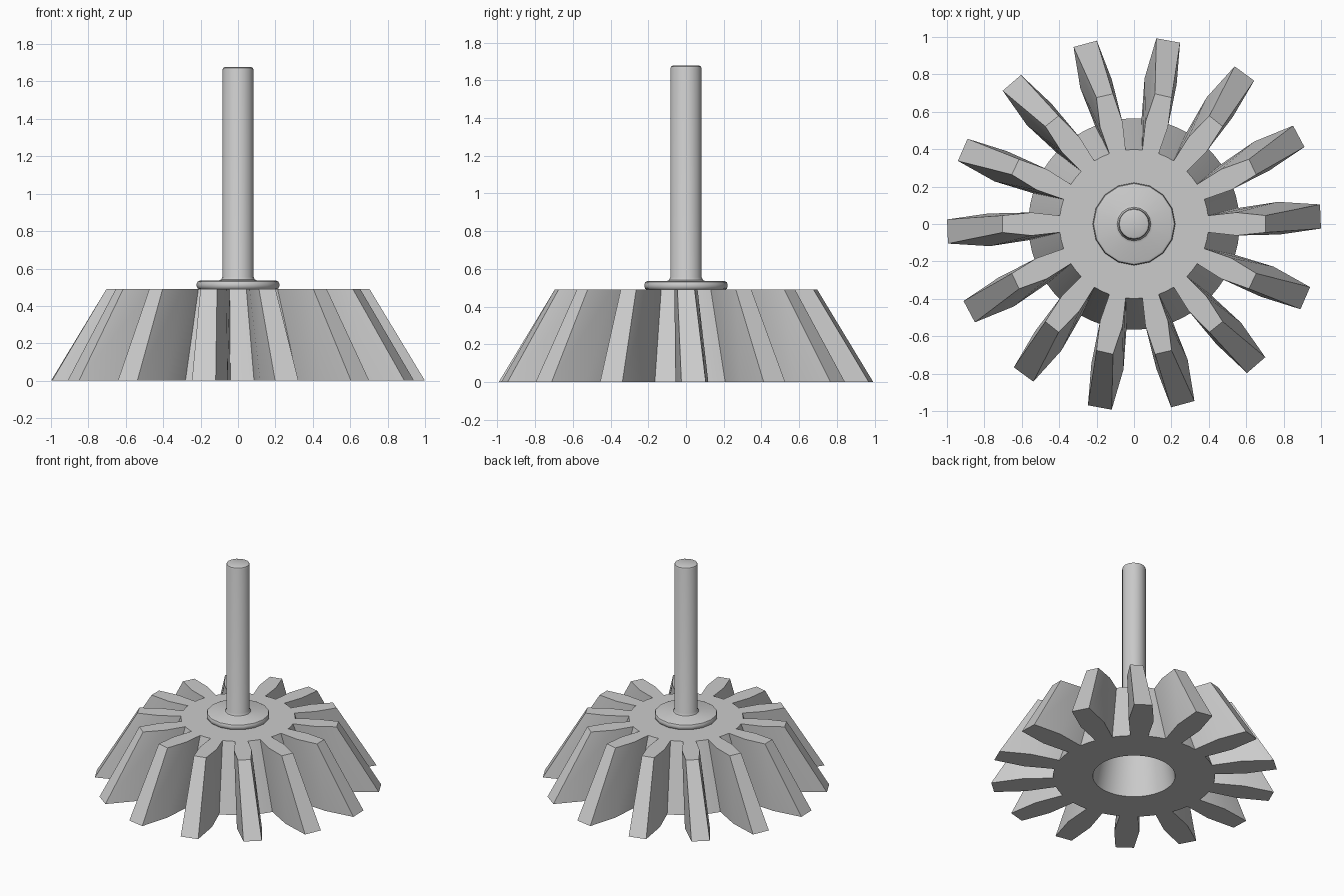
import bpy, bmesh
from math import cos, sin, pi, radians

if "Cube" in bpy.data.objects:
    bpy.data.objects.remove(bpy.data.objects["Cube"])

TEETH = 14
STEP = 2 * pi / TEETH
HEIGHT, TOP_SCALE, TWIST = 0.49, 0.705, radians(2.3)
HOLE, ROOT, PITCH, TIP = 0.287, 0.565, 0.78, 1.0
TIP_HALF = radians(3.7)


def finish(bm, name, angle):
    bmesh.ops.recalc_face_normals(bm, faces=bm.faces)
    mesh = bpy.data.meshes.new(name)
    bm.to_mesh(mesh)
    bm.free()
    ob = bpy.data.objects.new(name, mesh)
    bpy.context.collection.objects.link(ob)
    bpy.ops.object.select_all(action='DESELECT')
    ob.select_set(True)
    bpy.context.view_layer.objects.active = ob
    bpy.ops.object.shade_smooth_by_angle(angle=radians(angle))
    return ob


def bevel_gear():
    bm = bmesh.new()
    q = STEP / 4

    def layer(z, scale, turn):
        def ring(points):
            return [bm.verts.new((r * scale * cos(a + turn), r * scale * sin(a + turn), z))
                    for r, a in points]
        angles = [(k - 1) * q for k in range(4 * TEETH)]
        hole = ring([(HOLE, a) for a in angles])
        root = ring([(ROOT, a) for a in angles])
        teeth = [ring([(PITCH, i * STEP - q), (TIP, i * STEP - TIP_HALF),
                       (TIP, i * STEP + TIP_HALF), (PITCH, i * STEP + q)])
                 for i in range(TEETH)]
        n = len(root)
        # annular body and tooth end faces
        for k in range(n):
            j = (k + 1) % n
            bm.faces.new((hole[k], root[k], root[j], hole[j]))
        outline = []
        for i, tooth in enumerate(teeth):
            r = root[4 * i:4 * i + 4]
            bm.faces.new((r[1], r[0], tooth[0], tooth[3], r[2]))
            bm.faces.new(tooth)
            outline += [r[0], *tooth, r[2], r[3]]
        return hole, outline

    low = layer(0, 1, TWIST)
    high = layer(HEIGHT, TOP_SCALE, 0)
    # tapered walls of the hole and of the toothed rim
    for a, b in zip(low, high):
        for k in range(len(a)):
            j = (k + 1) % len(a)
            bm.faces.new((a[k], a[j], b[j], b[k]))
    return finish(bm, "bevel_gear", 18)


def lathe(name, profile, sides, angle):
    bm = bmesh.new()
    verts = [bm.verts.new((r, 0, z)) for r, z in profile]
    edges = [bm.edges.new(p) for p in zip(verts, verts[1:])]
    bmesh.ops.spin(bm, geom=verts + edges, cent=(0, 0, 0), axis=(0, 0, 1),
                   angle=2 * pi, steps=sides)
    bmesh.ops.remove_doubles(bm, verts=bm.verts, dist=1e-4)
    return finish(bm, name, angle)


bevel_gear()

# collar and shaft turned as one piece
lathe("shaft_with_collar",
      [(0, 0.488), (0.205, 0.488), (0.216, 0.494), (0.221, 0.506), (0.221, 0.518),
       (0.216, 0.53), (0.205, 0.535), (0.103, 0.535), (0.09, 0.541), (0.083, 0.556),
       (0.083, 1.662), (0.079, 1.673), (0.068, 1.678), (0, 1.678)], 16, 40)
